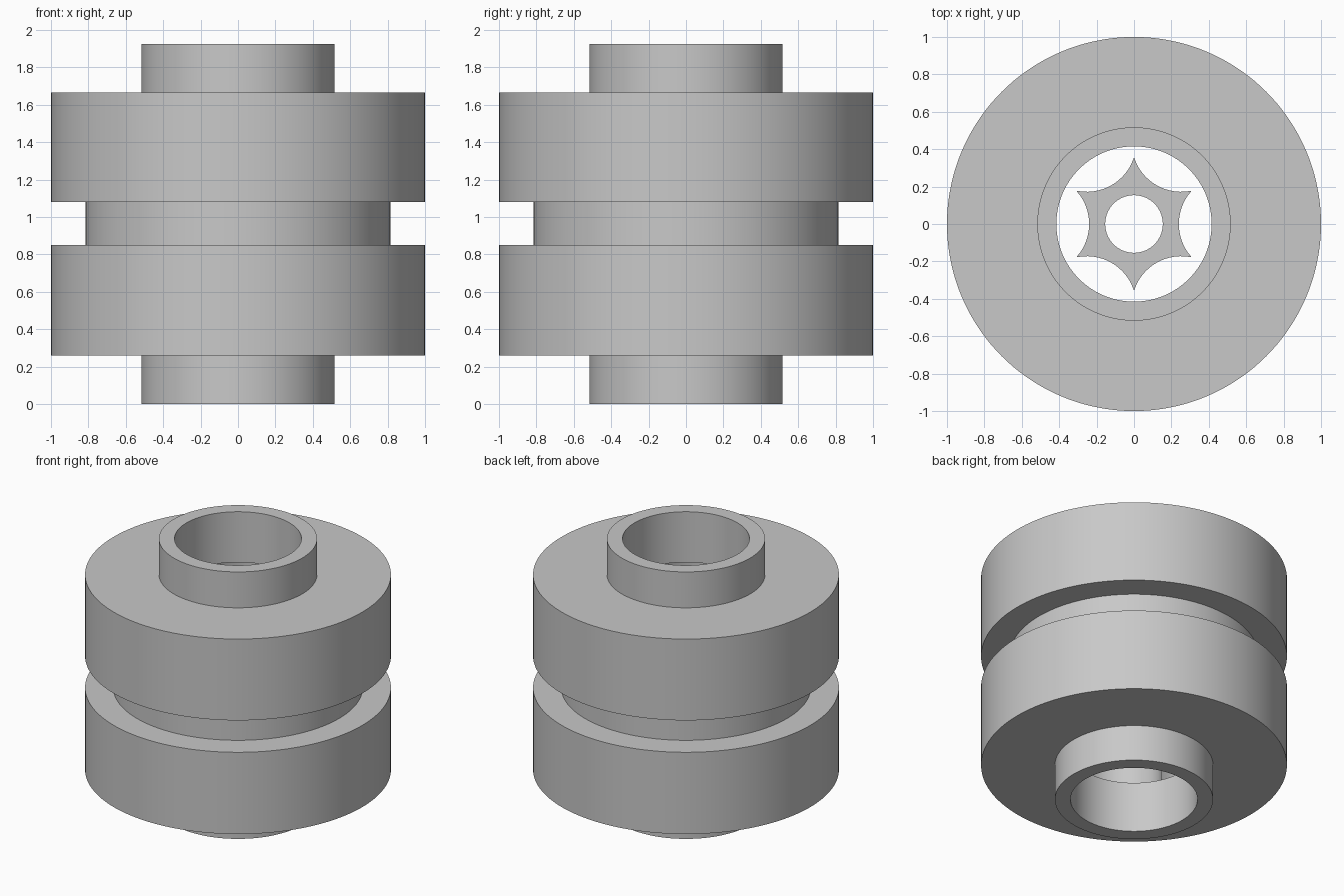
import bpy, bmesh, math

cube = bpy.data.objects.get("Cube")
if cube:
    bpy.data.objects.remove(cube, do_unlink=True)

SIDES = 144
POCKET_OFFSET, POCKET_RADIUS = 0.506, 0.266   # six overlapping round pockets

grey = bpy.data.materials.new("plain grey")
grey.use_nodes = True
colour = (0.58, 0.58, 0.58, 1)
grey.diffuse_color = colour
grey.node_tree.nodes["Principled BSDF"].inputs["Base Color"].default_value = colour


def pocket_edge(side):
    """Radius of the far (+1) or near (-1) pocket wall as a function of angle."""
    def radius(angle):
        step = math.pi / 3
        phi = angle - step * round(angle / step)
        half = math.sqrt(POCKET_RADIUS ** 2 - (POCKET_OFFSET * math.sin(phi)) ** 2)
        return POCKET_OFFSET * math.cos(phi) + side * half
    return radius


def lathe(name, profile):
    """Sweep a closed (radius, z) profile; a radius may depend on the angle."""
    bm = bmesh.new()
    rings = []
    for radius, z in profile:
        ring = []
        for i in range(SIDES):
            a = 2 * math.pi * i / SIDES
            r = radius(a) if callable(radius) else radius
            ring.append(bm.verts.new((r * math.cos(a), r * math.sin(a), z)))
        rings.append(ring)
    for k, low in enumerate(rings):
        high = rings[(k + 1) % len(rings)]
        for i in range(SIDES):
            j = (i + 1) % SIDES
            bm.faces.new((low[i], low[j], high[j], high[i]))
    bmesh.ops.recalc_face_normals(bm, faces=bm.faces)
    mesh = bpy.data.meshes.new(name)
    bm.to_mesh(mesh)
    bm.free()
    mesh.materials.append(grey)
    obj = bpy.data.objects.new(name, mesh)
    bpy.context.collection.objects.link(obj)
    bpy.ops.object.select_all(action="DESELECT")
    obj.select_set(True)
    bpy.context.view_layer.objects.active = obj
    bpy.ops.object.shade_smooth_by_angle(angle=math.radians(25))
    return obj


# Housing: end collars, two flanges, a groove, and a hollow pocketed chamber
collar, flange, groove, bore = 0.517, 1.0, 0.815, 0.415
height, inset = 1.926, 0.365
pocket = pocket_edge(1)
lathe("housing", [
    (collar, 0), (collar, 0.26), (flange, 0.26), (flange, 0.85),
    (groove, 0.85), (groove, 1.08), (flange, 1.08), (flange, 1.667),
    (collar, 1.667), (collar, height), (bore, height), (bore, height - inset),
    (pocket, height - inset), (pocket, inset), (bore, inset), (bore, 0),
])

# Six-pointed core with a round hole, inside the chamber
star, hole = pocket_edge(-1), 0.154
core_low = 0.43
core_high = height - core_low
lathe("star_core", [
    (star, core_low), (star, core_high), (hole, core_high), (hole, core_low),
])
